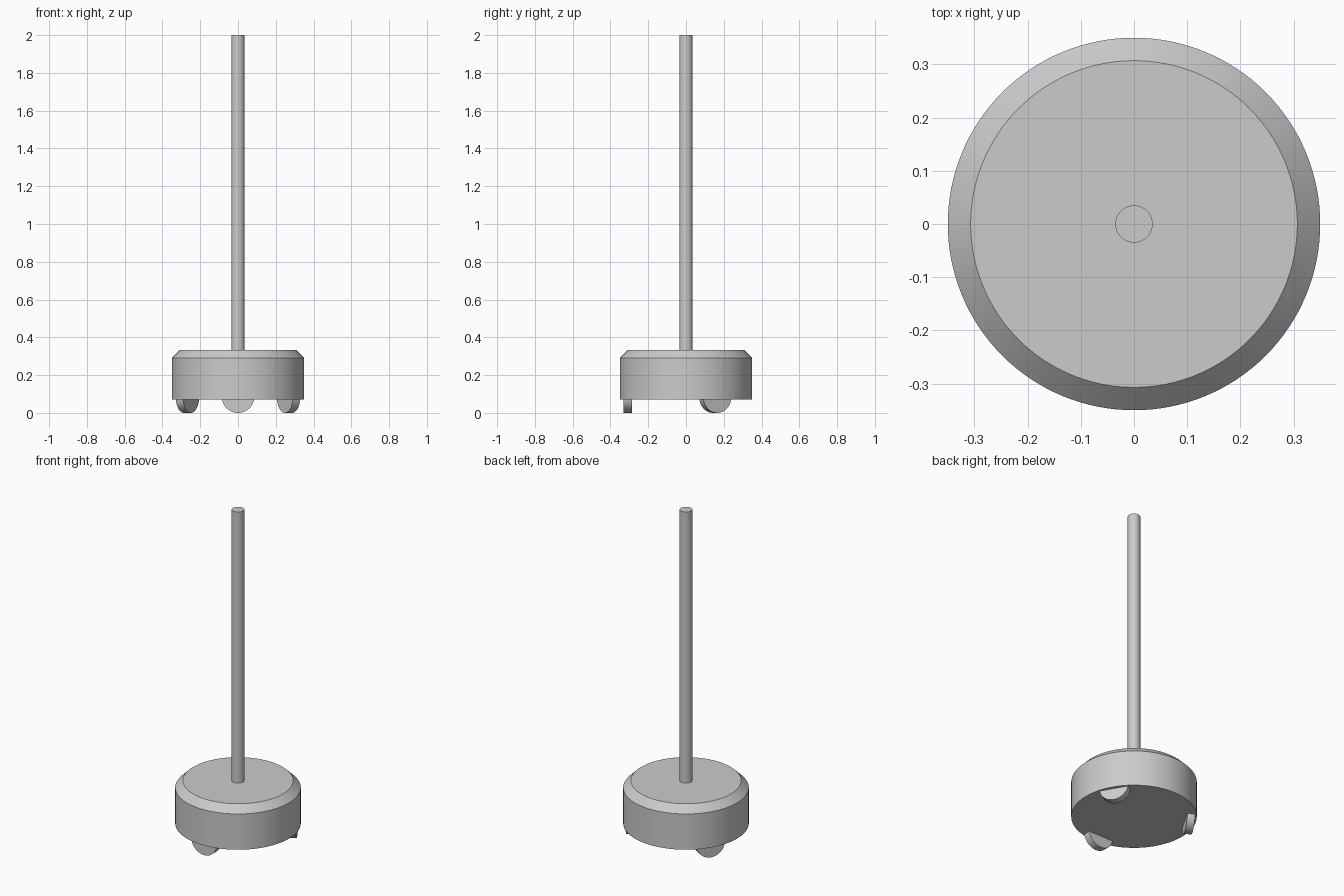
import bpy
import math
from mathutils import Matrix

cube = bpy.data.objects.get("Cube")
if cube:
    bpy.data.objects.remove(cube, do_unlink=True)

grey = bpy.data.materials.new("light_grey")
grey.use_nodes = True
colour = (0.6, 0.6, 0.6, 1)
grey.diffuse_color = colour
grey.node_tree.nodes["Principled BSDF"].inputs["Base Color"].default_value = colour


def cylinder(name, radius, depth, location, sides=96, rotation=(0, 0, 0)):
    bpy.ops.mesh.primitive_cylinder_add(vertices=sides, radius=radius, depth=depth,
                                        location=location, rotation=rotation)
    obj = bpy.context.object
    obj.name = name
    obj.data.materials.append(grey)
    bpy.ops.object.shade_smooth_by_angle(angle=math.radians(30))
    return obj


# Round base: upright drum with a chamfered shoulder
BOTTOM, SHOULDER, TOP = 0.07, 0.29, 0.333
RADIUS, TOP_RADIUS = 0.35, 0.307
cylinder("base_drum", RADIUS, SHOULDER - BOTTOM, (0, 0, (SHOULDER + BOTTOM) / 2), 128)
base = bpy.context.object
bpy.ops.object.mode_set(mode='EDIT')
bpy.ops.mesh.select_all(action='DESELECT')
bpy.ops.object.mode_set(mode='OBJECT')

# Extrude the top cap inward and upward to form the shoulder
import bmesh
bm = bmesh.new()
bm.from_mesh(base.data)
bm.faces.ensure_lookup_table()
cap = max(bm.faces, key=lambda f: f.calc_center_median().z)
bmesh.ops.inset_region(bm, faces=[cap], thickness=RADIUS - TOP_RADIUS)
for vert in cap.verts:
    vert.co.z += TOP - SHOULDER
bm.to_mesh(base.data)
bm.free()
bpy.ops.object.shade_smooth_by_angle(angle=math.radians(30))

# Central pole
cylinder("pole", 0.035, 2 - TOP + 0.02, (0, 0, (2 + TOP - 0.02) / 2), 48)

# Three disc feet, evenly spaced and half sunk into the base
FOOT_RADIUS = 0.086
for name, degrees in (("front_foot", -90), ("back_left_foot", 30), ("back_right_foot", 150)):
    angle = math.radians(degrees)
    cylinder(name, FOOT_RADIUS, 0.044,
             (0.309 * math.cos(angle), 0.309 * math.sin(angle), FOOT_RADIUS),
             64, (0, math.pi / 2, angle))
